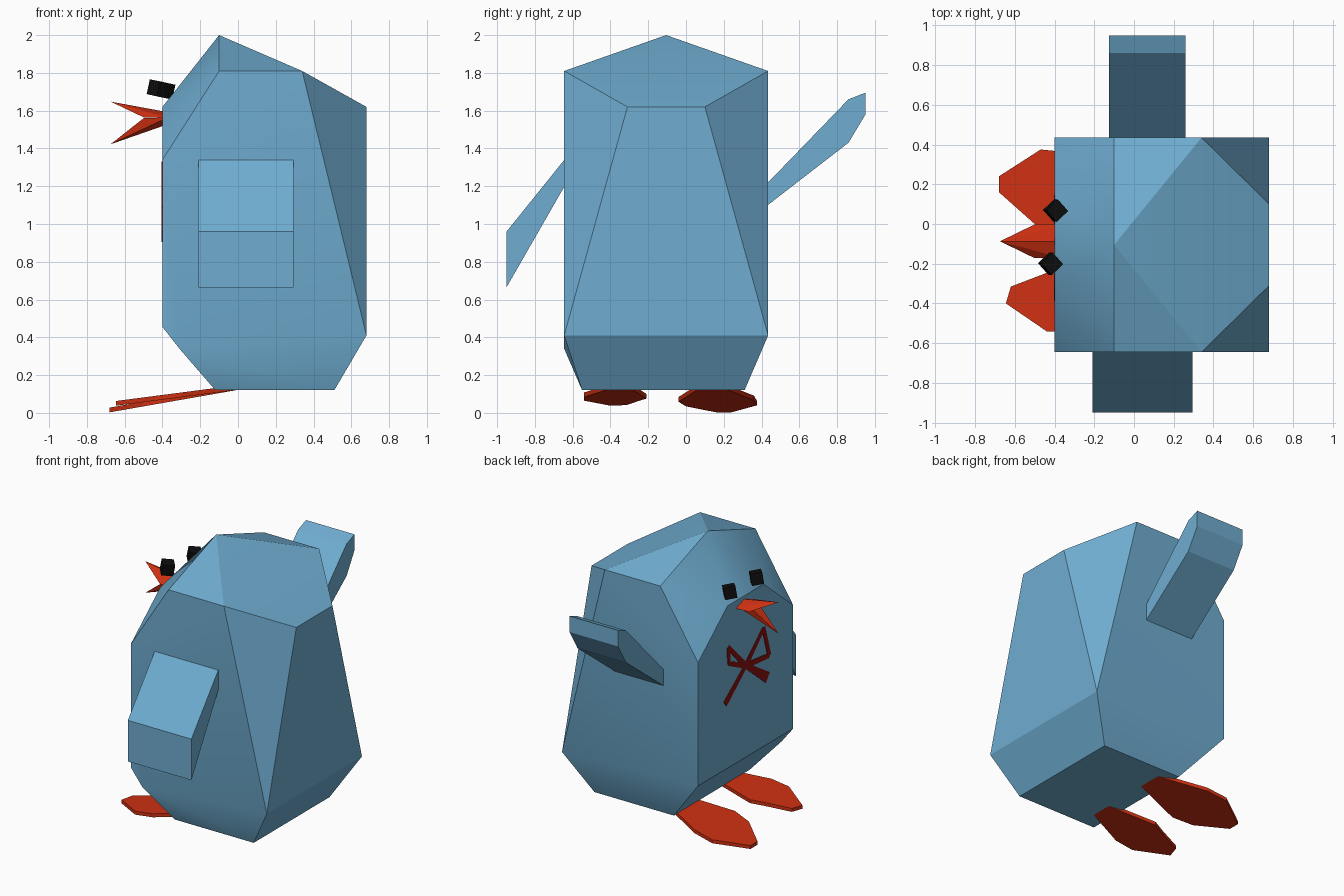
import bpy, bmesh, math
from mathutils import Vector

if "Cube" in bpy.data.objects:
    bpy.data.objects.remove(bpy.data.objects["Cube"])

MID = -0.105   # the bird faces -x, its centre plane is y = MID


def material(name, rgb):
    m = bpy.data.materials.new(name)
    m.diffuse_color = (*rgb, 1)
    m.use_nodes = True
    m.node_tree.nodes["Principled BSDF"].inputs["Base Color"].default_value = m.diffuse_color
    return m


BLUE = material("feather_blue", (0.16, 0.42, 0.64))
RED = material("beak_red", (0.62, 0.03, 0.006))
DARK_RED = material("ribbon_dark_red", (0.24, 0.006, 0.005))
BLACK = material("eye_black", (0.004, 0.004, 0.004))


def finish(bm, name, mat):
    bmesh.ops.recalc_face_normals(bm, faces=bm.faces[:])
    me = bpy.data.meshes.new(name)
    bm.to_mesh(me)
    bm.free()
    me.materials.append(mat)
    ob = bpy.data.objects.new(name, me)
    bpy.context.collection.objects.link(ob)
    return ob


def hull(name, points, mat):
    """Faceted solid around a few corner points."""
    bm = bmesh.new()
    for p in points:
        bm.verts.new(p)
    bmesh.ops.convex_hull(bm, input=bm.verts[:])
    bmesh.ops.dissolve_limit(bm, angle_limit=math.radians(3),
                             verts=bm.verts[:], edges=bm.edges[:])
    return finish(bm, name, mat)


def prism(bm, outline, shift):
    """Solid from a flat outline moved along a vector."""
    face = bm.faces.new([bm.verts.new(p) for p in outline])
    ext = bmesh.ops.extrude_face_region(bm, geom=[face], use_keep_orig=True)
    new = [v for v in ext["geom"] if isinstance(v, bmesh.types.BMVert)]
    bmesh.ops.translate(bm, verts=new, vec=shift)


# Body: tapered block with a ridged crown and chamfered base
corners = [(-0.10, MID, 2.0), (-0.31, -0.645, 0.34)]
for s in (-1, 1):
    for x, half, z in [(-0.10, 0.54, 1.81), (0.34, 0.54, 1.81),
                       (-0.40, 0.205, 1.62), (0.68, 0.205, 1.62),
                       (-0.40, 0.54, 1.34), (-0.40, 0.54, 0.455),
                       (0.68, 0.54, 0.41)]:
        corners.append((x, MID + s * half, z))
for x in (-0.12, 0.51):
    corners += [(x, -0.55, 0.12), (x, 0.31, 0.12)]
body = hull("body", corners, BLUE)
bpy.context.view_layer.objects.active = body
body.select_set(True)
bpy.ops.object.shade_smooth_by_angle(angle=math.radians(30))
body.select_set(False)

# Wings: one raised, one lowered
for name, x0, x1, profile in [
    ("raised_wing", -0.125, 0.26, [(0.42, 1.205), (0.86, 1.66), (0.95, 1.695),
                                   (0.95, 1.58), (0.86, 1.43), (0.42, 1.09)]),
    ("lowered_wing", -0.21, 0.295, [(-0.64, 1.345), (-0.95, 0.96),
                                    (-0.95, 0.665), (-0.64, 1.205)]),
]:
    bm = bmesh.new()
    prism(bm, [(x0, y, z) for y, z in profile], (x1 - x0, 0, 0))
    finish(bm, name, BLUE)

# Feet: flat paddles sloping down to the toes
for name, slope, outline in [
    ("foot_a", 0.175, [(-0.68, 0.24), (-0.68, 0.16), (-0.50, 0.0),
                       (-0.36, -0.04), (0.0, 0.06), (0.0, 0.22),
                       (-0.32, 0.36), (-0.47, 0.375)]),
    ("foot_b", 0.13, [(-0.645, -0.40), (-0.62, -0.315), (-0.45, -0.25),
                      (-0.36, -0.21), (0.0, -0.28), (0.0, -0.42),
                      (-0.30, -0.54), (-0.44, -0.54)]),
]:
    bm = bmesh.new()
    prism(bm, [(x, y, 0.122 + slope * x) for x, y in outline], (0, 0, 0.025))
    finish(bm, name, RED)

# Beak: open upper and lower halves
BY = -0.087
hull("upper_beak", [(-0.675, BY, 1.648), (-0.50, BY + 0.085, 1.565),
                    (-0.50, BY - 0.085, 1.565), (-0.36, BY, 1.59),
                    (-0.36, BY + 0.085, 1.56), (-0.36, BY - 0.085, 1.56)], RED)
hull("lower_beak", [(-0.675, BY, 1.422), (-0.50, BY + 0.04, 1.56),
                    (-0.50, BY - 0.04, 1.56), (-0.38, BY + 0.05, 1.56),
                    (-0.38, BY - 0.05, 1.56), (-0.38, BY, 1.525)], RED)

# Eyes: small tilted cubes
for name, loc in [("eye_a", (-0.395, 0.068, 1.71)),
                  ("eye_b", (-0.42, -0.20, 1.715))]:
    bm = bmesh.new()
    bmesh.ops.create_cube(bm, size=0.08)
    ob = finish(bm, name, BLACK)
    ob.location = loc
    ob.rotation_euler = (0.15, 0.15, math.radians(43))

# Chest ribbon: thin strips forming two loops and two tails
KNOT = (-0.105, 1.113)
strips = [
    (KNOT, (0.131, 0.926), 0.035, 0.05),
    (KNOT, (-0.352, 0.934), 0.035, 0.075),
    (KNOT, (-0.307, 1.305), 0.045, 0.03),
    ((-0.307, 1.305), (-0.372, 1.085), 0.035, 0.035),
    ((-0.372, 1.085), KNOT, 0.035, 0.04),
    (KNOT, (0.092, 1.32), 0.04, 0.03),
    ((0.092, 1.32), (0.086, 1.20), 0.03, 0.03),
    ((0.086, 1.20), KNOT, 0.03, 0.04),
]
bm = bmesh.new()
for a, b, wa, wb in strips:
    a, b = Vector(a), Vector(b)
    d = (b - a).normalized()
    n = Vector((-d.y, d.x))
    outline = [a + n * wa / 2, b + n * wb / 2, b - n * wb / 2, a - n * wa / 2]
    prism(bm, [(-0.398, p.x, p.y) for p in outline], (-0.006, 0, 0))
finish(bm, "chest_ribbon", DARK_RED)
